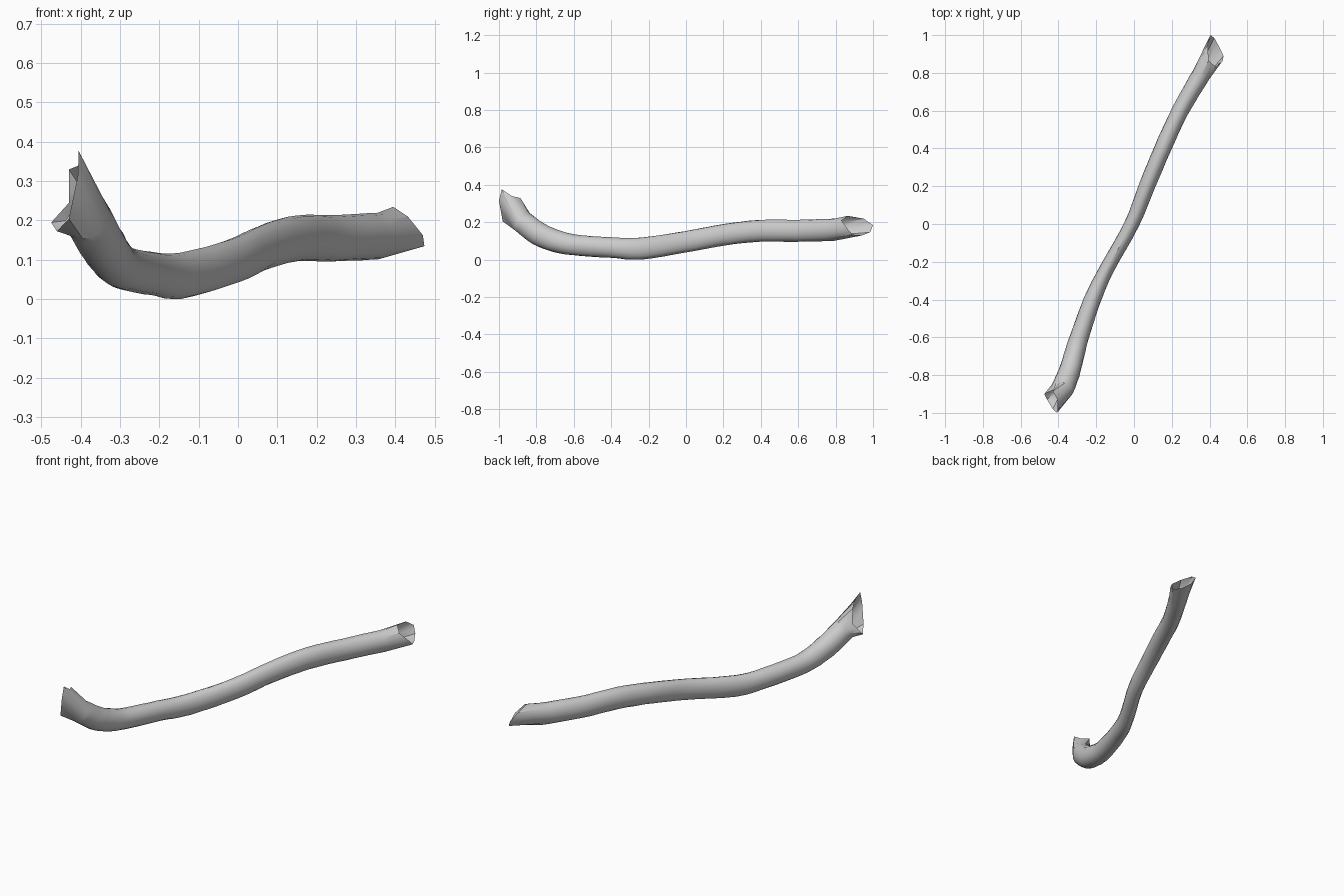
import bpy, bmesh, math, random
from mathutils import Vector

cube = bpy.data.objects.get("Cube")
if cube:
    bpy.data.objects.remove(cube, do_unlink=True)

random.seed(4)
SEGMENTS = 16
STEPS = 4

# Stations along the branch: x, y, z, half width, half height
STATIONS = [
    (-0.380, -0.875, 0.208, 0.060, 0.062),
    (-0.345, -0.790, 0.145, 0.058, 0.063),
    (-0.318, -0.700, 0.107, 0.054, 0.060),
    (-0.290, -0.600, 0.085, 0.050, 0.056),
    (-0.220, -0.400, 0.070, 0.045, 0.055),
    (-0.145, -0.240, 0.065, 0.039, 0.058),
    (-0.012, 0.000, 0.102, 0.039, 0.057),
    (0.068, 0.200, 0.138, 0.043, 0.057),
    (0.152, 0.400, 0.160, 0.045, 0.059),
    (0.245, 0.600, 0.160, 0.045, 0.059),
    (0.355, 0.790, 0.166, 0.049, 0.059),
]

# Broken rims, counter-clockwise from the +x side
FRONT_RIM = [(-0.405, -0.985, 0.382), (-0.405, -0.930, 0.345),
             (-0.430, -0.885, 0.335), (-0.430, -0.880, 0.250),
             (-0.475, -0.900, 0.200), (-0.460, -0.930, 0.178),
             (-0.430, -0.980, 0.210), (-0.407, -1.000, 0.320)]
BACK_RIM = [(0.470, 0.865, 0.168), (0.432, 0.832, 0.215),
            (0.395, 0.865, 0.240), (0.390, 0.950, 0.225),
            (0.405, 1.000, 0.190), (0.425, 0.985, 0.152),
            (0.450, 0.940, 0.135), (0.474, 0.890, 0.140)]


def smooth_value(a, b, c, d, t):
    """Catmull-Rom interpolation between b and c."""
    return 0.5 * (2 * b + (c - a) * t + (2 * a - 5 * b + 4 * c - d) * t * t
                  + (3 * b - a - 3 * c + d) * t ** 3)


def resample(stations):
    out = []
    last = len(stations) - 1
    for i in range(last):
        four = [stations[min(max(k, 0), last)] for k in range(i - 1, i + 3)]
        for step in range(STEPS):
            out.append([smooth_value(*v, step / STEPS) for v in zip(*four)])
    out.append(list(stations[-1]))
    return out


def double_rim(points):
    """Insert a slightly uneven midpoint between neighbouring rim points."""
    pts = [Vector(p) for p in points]
    out = []
    for i, p in enumerate(pts):
        out += [p, p.lerp(pts[(i + 1) % len(pts)], random.uniform(0.4, 0.6))]
    return out


def bridge(bm, a, b):
    for i in range(SEGMENTS):
        j = (i + 1) % SEGMENTS
        bm.faces.new((a[i], a[j], b[j], b[i]))


def broken_end(bm, rim, ring):
    """Hollow, splintered recess behind a rim."""
    centre = sum((v.co for v in ring), Vector()) / SEGMENTS
    inner = []
    for r, v in zip(rim, ring):
        p = r.co.lerp(v.co, random.uniform(0.4, 0.65))
        inner.append(bm.verts.new(p.lerp(centre, random.uniform(0.15, 0.3))))
    bridge(bm, rim, inner)
    hub = bm.verts.new(centre)
    for i in range(SEGMENTS):
        bm.faces.new((inner[i], inner[(i + 1) % SEGMENTS], hub))


# Branch body lofted along the path
path = resample(STATIONS)
centres = [Vector(p[:3]) for p in path]
bm = bmesh.new()
rings = []
for k, p in enumerate(path):
    tangent = (centres[min(k + 1, len(path) - 1)] - centres[max(k - 1, 0)]).normalized()
    side = tangent.cross(Vector((0, 0, 1))).normalized()
    up = side.cross(tangent)
    ring = []
    for i in range(SEGMENTS):
        a = 2 * math.pi * i / SEGMENTS
        bump = 1 + random.uniform(-0.018, 0.018)
        ring.append(bm.verts.new(centres[k] + side * (math.cos(a) * p[3] * bump)
                                 + up * (math.sin(a) * p[4] * bump)))
    rings.append(ring)

front_rim = [bm.verts.new(p) for p in double_rim(FRONT_RIM)]
back_rim = [bm.verts.new(p) for p in double_rim(BACK_RIM)]
loft = [front_rim] + rings + [back_rim]
for a, b in zip(loft, loft[1:]):
    bridge(bm, a, b)
broken_end(bm, front_rim, rings[0])
broken_end(bm, back_rim, rings[-1])
bmesh.ops.recalc_face_normals(bm, faces=bm.faces)

# Rest the branch on the ground
lowest = min(v.co.z for v in bm.verts)
bmesh.ops.translate(bm, verts=bm.verts, vec=(0, 0, -lowest))

mesh = bpy.data.meshes.new("branch")
bm.to_mesh(mesh)
bm.free()
branch = bpy.data.objects.new("branch", mesh)
bpy.context.collection.objects.link(branch)

# Plain grey material
grey = bpy.data.materials.new("light grey")
grey.use_nodes = True
colour = (0.6, 0.6, 0.6, 1)
grey.diffuse_color = colour
grey.node_tree.nodes["Principled BSDF"].inputs["Base Color"].default_value = colour
mesh.materials.append(grey)

# Smooth body, sharp broken edges
bpy.ops.object.select_all(action='DESELECT')
branch.select_set(True)
bpy.context.view_layer.objects.active = branch
bpy.ops.object.shade_smooth_by_angle(angle=math.radians(35))
